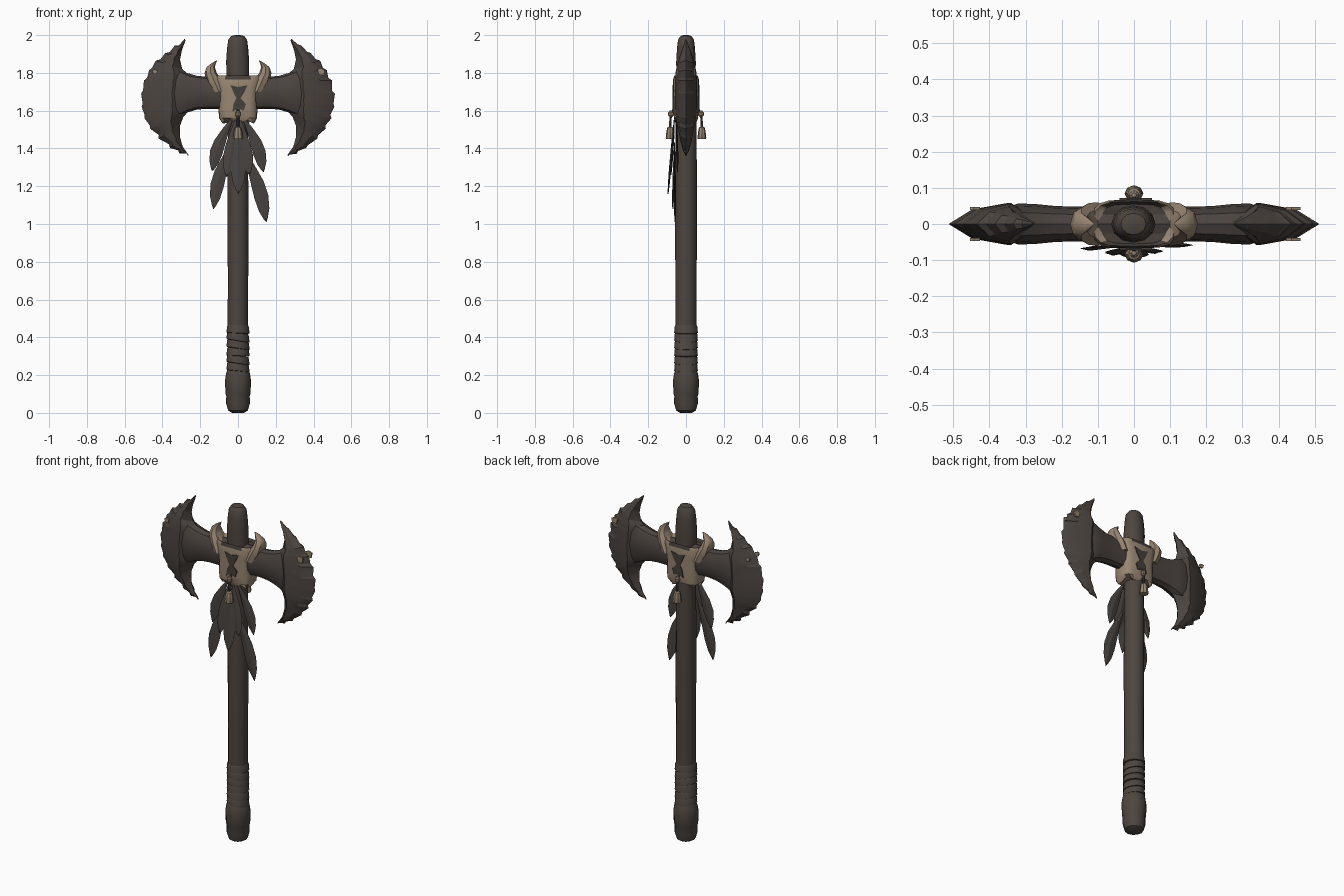
import bpy, bmesh, math, random
from mathutils import Vector

random.seed(4)
if "Cube" in bpy.data.objects:
    bpy.data.objects.remove(bpy.data.objects["Cube"])


def material(name, rgb):
    m = bpy.data.materials.new(name)
    m.use_nodes = True
    col = (*rgb, 1)
    m.diffuse_color = col
    m.node_tree.nodes["Principled BSDF"].inputs["Base Color"].default_value = col
    return m


WOOD = material("dark wood", (0.075, 0.06, 0.05))
STONE = material("dark stone", (0.07, 0.057, 0.05))
FEATHER = material("grey feather", (0.065, 0.056, 0.05))
BONE = material("pale hide", (0.32, 0.24, 0.17))
PAINT = material("dark paint", (0.06, 0.05, 0.043))


def finish(name, bm, *mats, angle=35):
    bmesh.ops.recalc_face_normals(bm, faces=bm.faces)
    me = bpy.data.meshes.new(name)
    bm.to_mesh(me)
    bm.free()
    for m in mats:
        me.materials.append(m)
    for p in me.polygons:
        p.use_smooth = True
    me.set_sharp_from_angle(angle=math.radians(angle))
    ob = bpy.data.objects.new(name, me)
    bpy.context.collection.objects.link(ob)
    return ob


def loft(rings):
    """Skin a list of point rings and cap both ends."""
    bm = bmesh.new()
    vs = [[bm.verts.new(p) for p in r] for r in rings]
    n = len(vs[0])
    for a, b in zip(vs, vs[1:]):
        for i in range(n):
            j = (i + 1) % n
            bm.faces.new((a[i], a[j], b[j], b[i]))
    bm.faces.new(vs[0])
    bm.faces.new(vs[-1])
    return bm


def ring(c, u, v, n=12, power=1.0):
    """Superellipse ring around c spanned by the vectors u and v."""
    out = []
    for i in range(n):
        a = math.tau * i / n
        k, s = math.cos(a), math.sin(a)
        k = math.copysign(abs(k) ** power, k)
        s = math.copysign(abs(s) ** power, s)
        out.append(Vector(c) + Vector(u) * k + Vector(v) * s)
    return out


def flat_ring(z, rx, ry, n=12, power=1.0, x=0, y=0):
    return ring((x, y, z), (rx, 0, 0), (0, ry, 0), n, power)


def plate(name, outline, y, mat, thick=0.008):
    bm = bmesh.new()
    f = bm.faces.new([bm.verts.new((x, y - thick / 2, z)) for x, z in outline])
    ext = bmesh.ops.extrude_face_region(bm, geom=[f])["geom"]
    moved = [g for g in ext if isinstance(g, bmesh.types.BMVert)]
    bmesh.ops.translate(bm, verts=moved, vec=(0, thick, 0))
    finish(name, bm, mat)


# Shaft with a rounded, slightly knobbly top
shaft = [(0.4, .054), (0.7, .054), (1.0, .056), (1.3, .055), (1.6, .053), (1.78, .06),
         (1.86, .061), (1.93, .056), (1.975, .05), (1.995, .035), (2.0, .015)]
finish("shaft", loft([flat_ring(z, r, r * (1.04 if z < 1.7 else .85), 12,
                                x=.002 * math.sin(z * 9)) for z, r in shaft]), WOOD)

# Grip: overlapping bands, each a little tilted, over a swollen pommel
pommel = [(0, .03), (.012, .052), (.05, .063), (.09, .062), (.1, .066), (.17, .069),
          (.205, .064), (.23, .056)]
finish("pommel", loft([flat_ring(z, r, r) for z, r in pommel]), WOOD)
for i in range(6):
    z = .22 + i * .04
    tilt = random.uniform(-.012, .012)
    rings = []
    for dz, r in ((0, .054), (.003, .061), (.036, .058), (.044, .054)):
        rings.append([p + Vector((0, 0, tilt * p.x / .06))
                      for p in flat_ring(z + dz, r, r * 1.03)])
    finish(f"grip_band_{i + 1}", loft(rings), WOOD)

# Blade stations from upper tip to lower tip: outer x z, inner x z, half thickness
stations = [(.283, 1.98, .278, 1.972, .003), (.335, 1.945, .297, 1.92, .02),
            (.385, 1.905, .307, 1.87, .035), (.435, 1.865, .295, 1.82, .048),
            (.47, 1.815, .26, 1.79, .056), (.498, 1.76, .25, 1.76, .058),
            (.513, 1.69, .25, 1.70, .058), (.51, 1.62, .25, 1.64, .058),
            (.495, 1.56, .26, 1.60, .056), (.465, 1.505, .29, 1.565, .05),
            (.42, 1.452, .307, 1.52, .04), (.36, 1.402, .307, 1.46, .03),
            (.31, 1.372, .293, 1.41, .018), (.265, 1.36, .262, 1.366, .003)]


def blade_ring(s, side, nick=0):
    ox, oz, ix, iz, t = s
    o, i = Vector((ox, 0, oz)), Vector((ix, 0, iz))
    o += (i - o).normalized() * nick
    pts = [o]
    for f, k in ((.25, .7), (.62, 1)):
        pts.append(o.lerp(i, f) + Vector((0, k * t, 0)))
    pts.append(i)
    for f, k in ((.62, 1), (.25, .7)):
        pts.append(o.lerp(i, f) - Vector((0, k * t, 0)))
    return [Vector((p.x * side, p.y, p.z)) for p in pts]


neck = [(0, .048, .085), (.17, .048, .085), (.22, .05, .09), (.27, .055, .105),
        (.32, .057, .13), (.40, .03, .1)]
for side, label in ((-1, "right"), (1, "left")):
    rings = []
    for a, b in zip(stations, stations[1:]):
        rings.append(blade_ring(a, side))
        mid = [p + (q - p) * .75 for p, q in zip(a, b)]
        rings.append(blade_ring(mid, side, random.uniform(.004, .014)))
    rings.append(blade_ring(stations[-1], side))
    finish(label + "_blade", loft(rings), STONE, angle=28)
    finish(label + "_blade_neck",
           loft([ring((x * side, 0, 1.695), (0, ry, 0), (0, 0, rz), 12, .85)
                 for x, ry, rz in neck]), STONE)
    # Pale chips on both faces near the cutting edge
    for y in (-.043, .043):
        s = .02 if side > 0 else .014
        plate(label + "_edge_chip",
              [(side * .44 + dx * s, 1.805 + dz * s)
               for dx, dz in ((-1, .6), (-.2, 1), (1, .5), (.7, -.9), (-.6, -.7))], y, BONE, .009)
    # Curled horn of the hide binding
    horn = [(.10, 1.70, .045, .06), (.125, 1.755, .043, .058), (.145, 1.80, .032, .045),
            (.145, 1.83, .022, .03), (.13, 1.85, .012, .018), (.112, 1.866, .002, .003)]
    finish(label + "_binding_horn",
           loft([flat_ring(z, rx, ry, 8, x=x * side) for x, z, rx, ry in horn]), BONE)

# Hide binding around the crossing, dark on its inner top
wrap = [(1.55, .085, .055), (1.56, .1, .064), (1.60, .103, .067), (1.66, .1, .067),
        (1.72, .108, .068), (1.765, .118, .068), (1.785, .112, .062), (1.77, .09, .055)]
rings = [flat_ring(z, rx, ry, 16, .55) for z, rx, ry in wrap]
for i, p in enumerate(rings[0]):
    p.z += .018 * (i % 3 - 1)
bm = loft(rings)
for f in bm.faces:
    if all(abs(v.co.x) < .095 and v.co.z > 1.76 for v in f.verts):
        f.material_index = 1
finish("hide_binding", bm, BONE, PAINT)

# Painted mark, cord and bell-shaped charm on the front and the back
mark = [(-.04, 1.735), (.0, 1.725), (.05, 1.735), (.035, 1.7), (.014, 1.665), (.042, 1.635),
        (.03, 1.6), (.0, 1.612), (-.03, 1.595), (-.022, 1.64), (-.008, 1.665), (-.025, 1.70)]
charm = [(1.45, .024), (1.455, .026), (1.49, .022), (1.51, .017), (1.515, .008)]
for side, label in ((-1, "front"), (1, "back")):
    plate(label + "_painted_mark", mark, side * .0665, PAINT, .0095)
    y = side * .084
    finish(label + "_charm", loft([flat_ring(z, r, r * .9, 8, y=y) for z, r in charm]), BONE)
    finish(label + "_cord", loft([flat_ring(z, .007, .007, 6, y=cy) for z, cy in
                                  ((1.51, y), (1.56, side * .082), (1.61, side * .065))]), PAINT)
    finish(label + "_knot", loft([flat_ring(z, r, r, 8, y=side * .08) for z, r in
                                  ((1.565, .006), (1.575, .014), (1.59, .014), (1.6, .006))]), BONE)

# Feathers hanging in front: start, tip, half width
feathers = [((-.03, -.05, 1.56), (-.137, -.045, 1.28), .034),
            ((.03, -.05, 1.56), (.135, -.045, 1.275), .034),
            ((-.03, -.06, 1.43), (-.13, -.07, 1.08), .036),
            ((.03, -.06, 1.39), (.15, -.058, 1.01), .038),
            ((-.012, -.062, 1.55), (-.06, -.085, 1.25), .036),
            ((.012, -.062, 1.55), (.06, -.08, 1.26), .036),
            ((0, -.066, 1.52), (.002, -.095, 1.16), .04)]
shape = [(0, .15), (.2, .5), (.45, .9), (.65, 1), (.83, .75), (.95, .3), (1, .03)]
for n, (a, b, w) in enumerate(feathers):
    a, b = Vector(a), Vector(b)
    across = (b - a).cross(Vector((0, 1, 0))).normalized()
    out = across.cross(b - a).normalized() * .006
    bow = Vector((math.copysign(.018, b.x) if abs(b.x) > .1 else 0, 0, 0))
    rings = [ring(a.lerp(b, t) + bow * math.sin(math.pi * t), across * w * k,
                  out * (.4 + .6 * k), 4) for t, k in shape]
    finish(f"feather_{n + 1}", loft(rings), FEATHER, angle=10)
